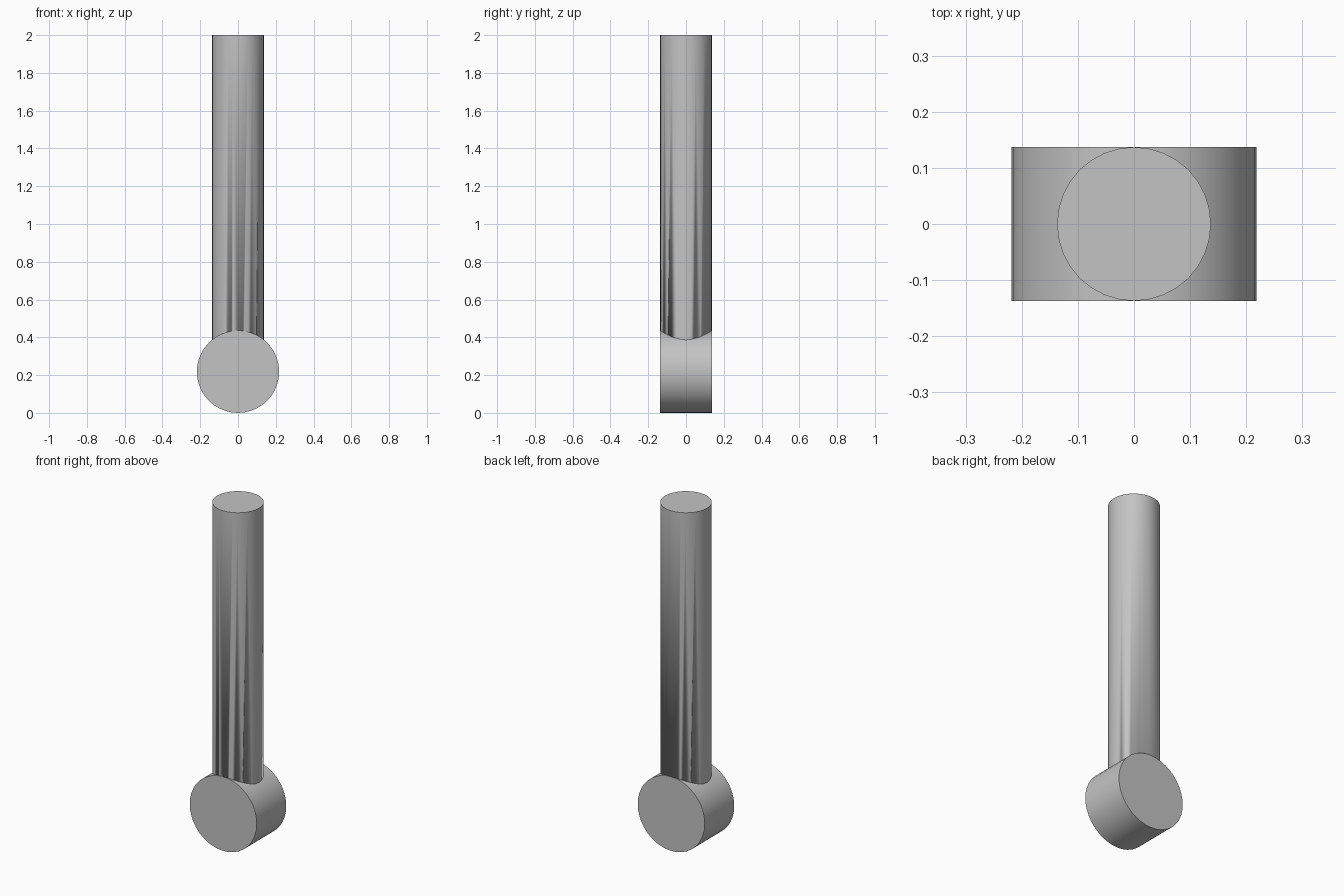
import bpy
import math

cube = bpy.data.objects.get("Cube")
if cube:
    bpy.data.objects.remove(cube)

HUB_R, ROD_R, HEIGHT = 0.218, 0.137, 2.0

grey = bpy.data.materials.new("light_grey")
grey.use_nodes = True
colour = (0.55, 0.55, 0.55, 1)
grey.diffuse_color = colour
grey.node_tree.nodes["Principled BSDF"].inputs["Base Color"].default_value = colour


def cylinder(name, radius, depth, z, sides, tilt=0):
    bpy.ops.mesh.primitive_cylinder_add(
        vertices=sides, radius=radius, depth=depth,
        location=(0, 0, z), rotation=(tilt, 0, 0))
    obj = bpy.context.object
    obj.name = name
    obj.data.materials.append(grey)
    bpy.ops.object.shade_smooth_by_angle(angle=math.radians(30))
    return obj


# Round hub lying front to back
hub = cylinder("hub", HUB_R, 2 * ROD_R, HUB_R, 40, math.pi / 2)

# Upright rod, rising from the middle of the hub
rod = cylinder("rod", ROD_R, HEIGHT - HUB_R, (HEIGHT + HUB_R) / 2, 32)

# Trim the rod so that it sits on the curved side of the hub
cut = rod.modifiers.new("trim_to_hub", "BOOLEAN")
cut.operation = "DIFFERENCE"
cut.solver = "EXACT"
cut.object = hub
